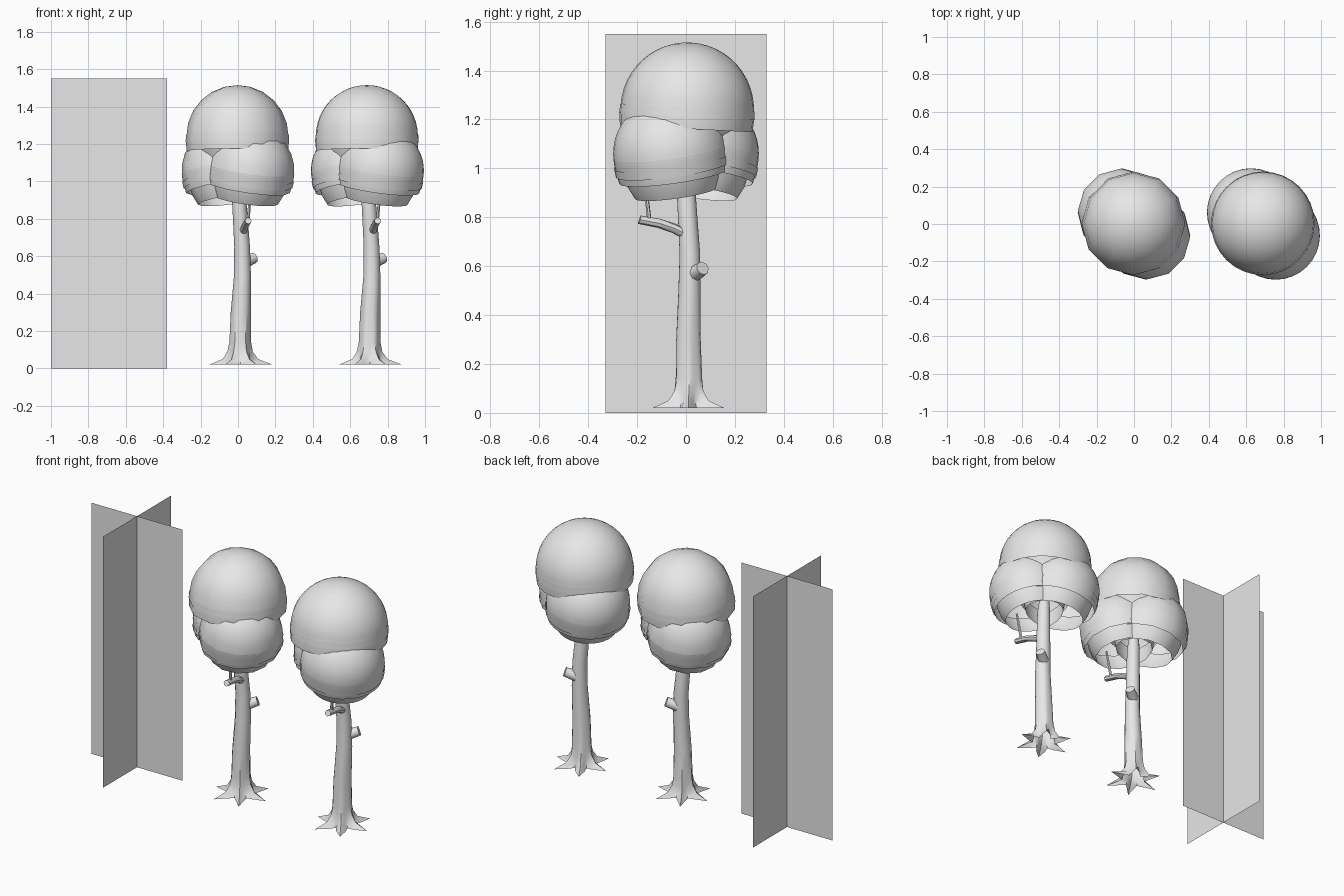
import bpy, bmesh, math
from mathutils import Vector, Euler

if "Cube" in bpy.data.objects:
    bpy.data.objects.remove(bpy.data.objects["Cube"], do_unlink=True)

GREY = (0.8, 0.8, 0.8, 1)
mat = bpy.data.materials.new("light_grey")
mat.use_nodes = True
mat.diffuse_color = GREY
mat.node_tree.nodes["Principled BSDF"].inputs["Base Color"].default_value = GREY


def finish(name, bm, smooth=True):
    mesh = bpy.data.meshes.new(name)
    bmesh.ops.recalc_face_normals(bm, faces=bm.faces)
    for f in bm.faces:
        f.smooth = smooth
    bm.to_mesh(mesh)
    bm.free()
    mesh.materials.append(mat)
    ob = bpy.data.objects.new(name, mesh)
    bpy.context.scene.collection.objects.link(ob)
    if smooth:
        bpy.ops.object.select_all(action='DESELECT')
        ob.select_set(True)
        bpy.context.view_layer.objects.active = ob
        bpy.ops.object.shade_smooth_by_angle(angle=math.radians(45))
    return ob


def skin(bm, rings):
    """Join neighbouring rings of equal length with quads."""
    for a, b in zip(rings, rings[1:]):
        n = len(a)
        for i in range(n):
            bm.faces.new((a[i], a[(i + 1) % n], b[(i + 1) % n], b[i]))


def circle(bm, n, radius, place):
    """Ring of n points; radius is a function of the point index."""
    ring = []
    for i in range(n):
        t = 2 * math.pi * i / n
        ring.append(bm.verts.new(place(Vector((radius(i) * math.cos(t), radius(i) * math.sin(t), 0)))))
    return ring


def branch(name, points, sides, offset):
    """Round tube through (position, radius) points, capped at its tip."""
    bm = bmesh.new()
    turn = (Vector(points[-1][0]) - Vector(points[0][0])).to_track_quat('Z', 'Y')
    rings = [circle(bm, sides, lambda i: r, lambda v: turn @ v + Vector(p) + offset) for p, r in points]
    skin(bm, rings)
    bm.faces.new(rings[-1])
    return finish(name, bm)


def trunk(name, sides, offset):
    # (x, y, z, radius at a root, radius between roots)
    rows = [(.015, .01, .02, .17, .065), (.013, .01, .05, .095, .06), (.011, .012, .09, .068, .057),
            (.012, .012, .14, .058, .054), (.015, .01, .3, .054, .05), (.024, .014, .5, .045, .045),
            (.022, .016, .65, .042, .042), (.014, .008, .78, .04, .04), (.005, 0, .92, .038, .038),
            (-.005, 0, 1.1, .02, .02)]
    step = sides // 6
    bm = bmesh.new()
    rings = []
    for x, y, z, root, gap in rows:
        def radius(i):
            near = abs(i % step - step / 2) / (step / 2)
            return gap + (root - gap) * near ** 1.5
        rings.append(circle(bm, sides, radius, lambda v: v + Vector((x, y, z)) + offset))
    skin(bm, rings)
    bm.faces.new(rings[-1])
    return finish(name, bm)


def leaf_dome(name, centre, r, bands, tilt, sides, rows, offset):
    """Open dome with hanging skirt bands, each given as radius and height pairs."""
    bm = bmesh.new()
    turn = Euler([math.radians(a) for a in tilt]).to_matrix()
    place = lambda v: turn @ v + Vector(centre) + offset
    ring_at = lambda rad, z: circle(bm, sides, lambda i: rad, lambda v: place(v + Vector((0, 0, z))))
    # cap
    pole = bm.verts.new(place(Vector((0, 0, r))))
    angles = [math.pi / 2 * (k + 1) / rows for k in range(rows)]
    rings = [ring_at(r * math.sin(a), r * math.cos(a)) for a in angles]
    for i in range(sides):
        bm.faces.new((pole, rings[0][i], rings[0][(i + 1) % sides]))
    skin(bm, rings)
    # skirts
    for band in bands:
        skin(bm, [ring_at(rad, z) for rad, z in band])
    return finish(name, bm)


def tree(label, x, sides, rows):
    off = Vector((x, 0, 0))
    trunk(label + "_trunk", 24 if sides > 12 else 12, off)
    branch(label + "_front_branch", [((.025, .01, .725), .022), ((.035, -.05, .755), .02),
                                     ((.045, -.11, .775), .019), ((.055, -.19, .79), .018)], 8, off)
    branch(label + "_twig", [((.053, -.15, .79), .009), ((.07, -.17, .96), .007)], 6, off)
    branch(label + "_cut_stub", [((.03, .03, .565), .034), ((.088, .068, .592), .029)], 8, off)
    # crown
    upper = [[(.272, .015), (.276, -.015), (.272, -.08)], [(.275, .005), (.277, -.03)],
             [(.225, -.05), (.2, -.125)]]
    lower = [[(.236, .01), (.235, -.04), (.226, -.093)], [(.239, -.03), (.236, -.065)],
             [(.205, -.05), (.195, -.11), (.172, -.163)]]
    leaf_dome(label + "_top_leaves", (-.003, .005, 1.242), .273, upper, (-3, 0, 0), sides, rows, off)
    for side, s in (("front", 1), ("back", -1)):
        leaf_dome(label + "_" + side + "_leaves", (.066 * s, -.062 * s, 1.06), .236, lower,
                  (8 * s, 8 * s, 0), sides, rows, off)


tree("simple_tree", 0, 12, 6)
tree("round_tree", .692, 32, 12)

# crossed upright cards
for name, across in (("wide_card", Vector((.31, 0, 0))), ("deep_card", Vector((0, .33, 0)))):
    bm = bmesh.new()
    mid, up = Vector((-.69, 0, 0)), Vector((0, 0, 1.55))
    bm.faces.new([bm.verts.new(p) for p in (mid - across, mid + across, mid + across + up, mid - across + up)])
    finish(name, bm, False)
